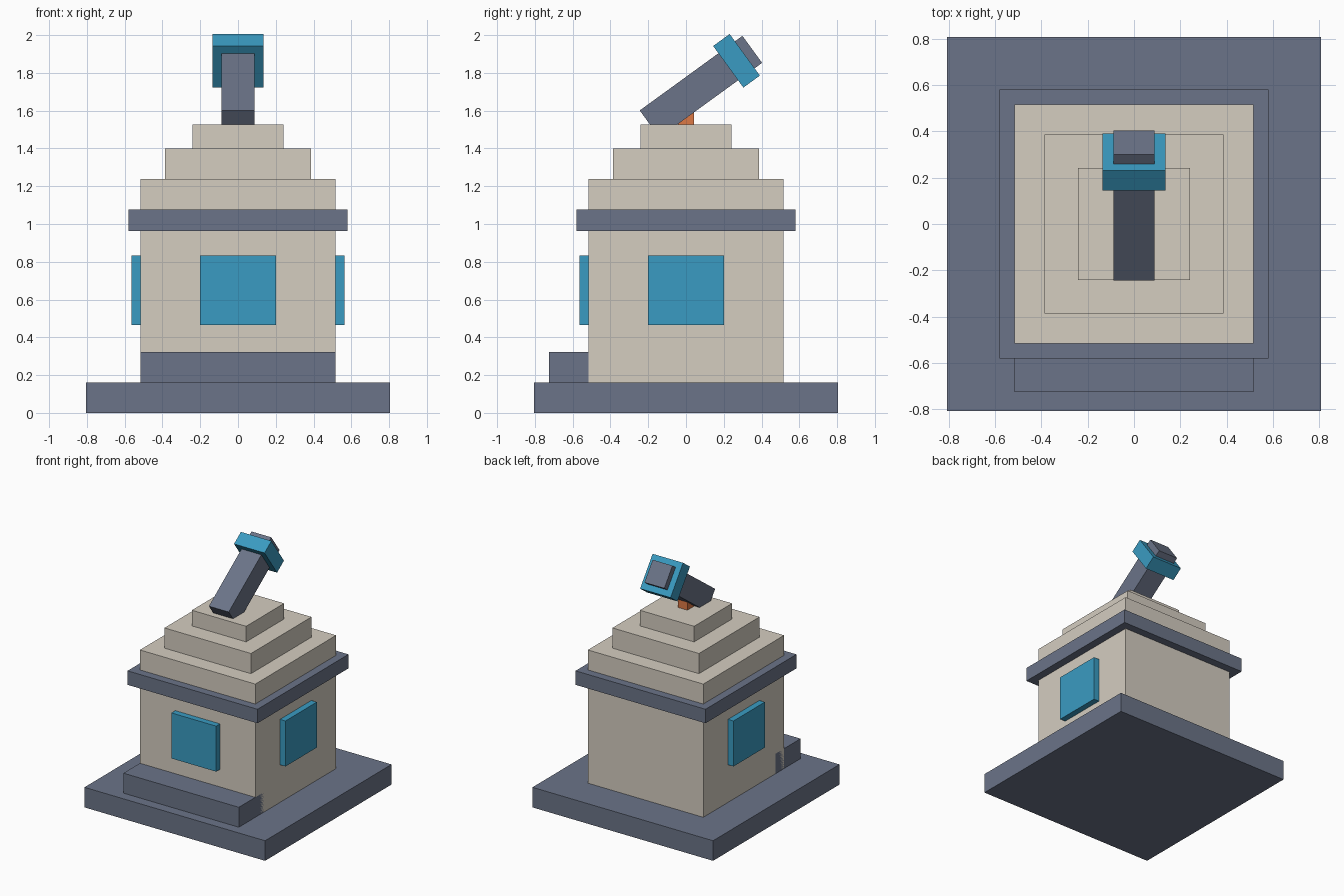
import bpy
import bmesh
from math import radians
from mathutils import Matrix, Vector

if "Cube" in bpy.data.objects:
    bpy.data.objects.remove(bpy.data.objects["Cube"])


def material(name, color):
    m = bpy.data.materials.new(name)
    m.diffuse_color = (*color, 1)
    m.use_nodes = True
    m.node_tree.nodes["Principled BSDF"].inputs["Base Color"].default_value = m.diffuse_color
    return m


SLATE = material("slate", (0.147, 0.174, 0.246))
STONE = material("stone", (0.66, 0.61, 0.53))
BLUE = material("blue", (0.042, 0.33, 0.54))
ORANGE = material("orange", (0.72, 0.19, 0.06))


def box(name, lo, hi, mat, placement=None):
    """Box between two corners, optionally moved by a placement matrix."""
    lo, hi = Vector(lo), Vector(hi)
    bm = bmesh.new()
    bmesh.ops.create_cube(bm, size=1, matrix=Matrix.Translation((lo + hi) / 2)
                          @ Matrix.Diagonal((*(hi - lo), 1)))
    mesh = bpy.data.meshes.new(name)
    bm.to_mesh(mesh)
    bm.free()
    mesh.materials.append(mat)
    obj = bpy.data.objects.new(name, mesh)
    if placement:
        obj.matrix_world = placement
    bpy.context.collection.objects.link(obj)
    return obj


def tier(name, half, z0, z1, mat):
    return box(name, (-half, -half, z0), (half, half, z1), mat)


# Plinth, walls, cornice band and stepped roof
tier("base", 0.806, 0, 0.162, SLATE)
tier("walls", 0.515, 0.162, 1.237, STONE)
tier("cornice", 0.58, 0.963, 1.076, SLATE)
tier("roof_middle", 0.386, 1.237, 1.4, STONE)
tier("roof_top", 0.242, 1.4, 1.526, STONE)

# Front step
box("front_step", (-0.515, -0.725, 0.162), (0.515, -0.403, 0.323), SLATE)

# Window panels on front, right and left
for side, angle in (("front", 0), ("right", 90), ("left", -90)):
    box(side + "_window", (-0.2, -0.564, 0.465), (0.2, -0.5, 0.832), BLUE,
        Matrix.Rotation(radians(angle), 4, "Z"))

# Telescope mount, tilted tube and collar
box("telescope_mount", (-0.042, -0.042, 1.5), (0.042, 0.042, 1.66), ORANGE)
tilt = Matrix.Translation((0, 0.079, 1.727)) @ Matrix.Rotation(radians(36), 4, "X")
box("telescope_tube", (-0.0885, -0.336, -0.0885), (0.0885, 0.336, 0.0885), SLATE, tilt)
box("telescope_collar", (-0.136, 0.179, -0.136), (0.136, 0.287, 0.136), BLUE, tilt)
